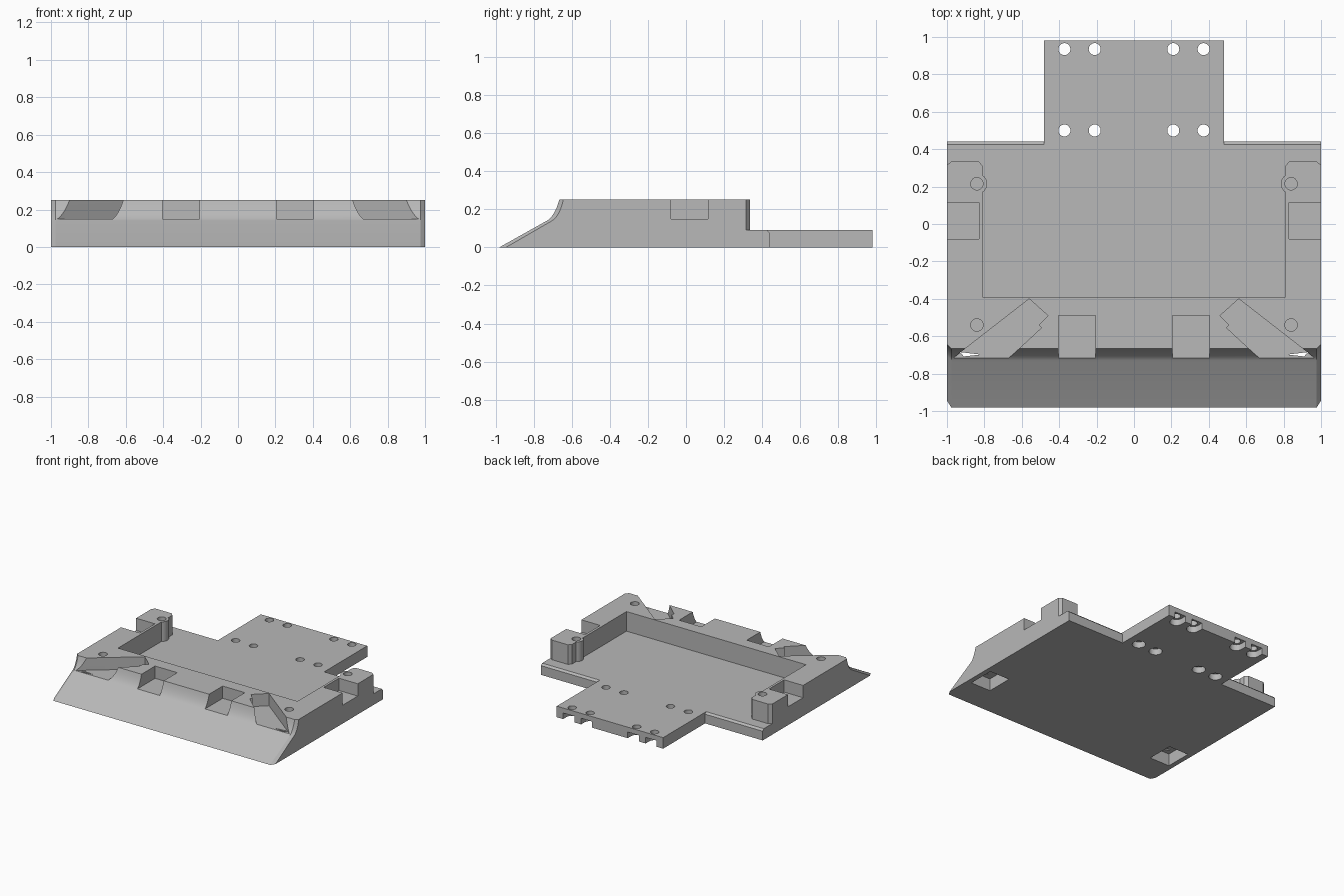
import bpy, bmesh, math

if "Cube" in bpy.data.objects:
    bpy.data.objects.remove(bpy.data.objects["Cube"], do_unlink=True)

# Single grey material
grey = bpy.data.materials.new("mid grey")
grey.use_nodes = True
COLOUR = (0.48, 0.48, 0.48, 1)
grey.diffuse_color = COLOUR
grey.node_tree.nodes["Principled BSDF"].inputs["Base Color"].default_value = COLOUR


def loft(name, sections):
    """Solid through matching closed loops of points."""
    bm = bmesh.new()
    rings = [[bm.verts.new(p) for p in s] for s in sections]
    n = len(rings[0])
    for a, b in zip(rings, rings[1:]):
        for i in range(n):
            j = (i + 1) % n
            bm.faces.new((a[i], a[j], b[j], b[i]))
    bm.faces.new(rings[0])
    bm.faces.new(rings[-1])
    bmesh.ops.recalc_face_normals(bm, faces=bm.faces)
    mesh = bpy.data.meshes.new(name)
    bm.to_mesh(mesh)
    bm.free()
    mesh.materials.append(grey)
    obj = bpy.data.objects.new(name, mesh)
    bpy.context.collection.objects.link(obj)
    return obj


def prism(name, outline, z0, z1):
    return loft(name, [[(x, y, z) for x, y in outline] for z in (z0, z1)])


def box(name, x0, x1, y0, y1, z0, z1):
    return prism(name, [(x0, y0), (x1, y0), (x1, y1), (x0, y1)], z0, z1)


def cylinder(name, x, y, r, z0, z1, n=32):
    ring = [(x + r * math.cos(math.tau * i / n), y + r * math.sin(math.tau * i / n)) for i in range(n)]
    return prism(name, ring, z0, z1)


def combine(target, tool, operation="DIFFERENCE"):
    tool.hide_render = True
    mod = target.modifiers.new("cut", "BOOLEAN")
    mod.operation = operation
    mod.solver = "EXACT"
    mod.object = tool
    bpy.context.view_layer.objects.active = target
    bpy.ops.object.modifier_apply(modifier=mod.name)
    bpy.data.objects.remove(tool, do_unlink=True)


# Wedge-fronted body: side profile with a concave curve above the ramp
TOP, FLOOR = 0.25, 0.09
p0, p1, p2 = (-0.73, 0.14), (-0.69, 0.163), (-0.665, TOP)
front = [(-0.98, 0)]
for i in range(9):
    t = i / 8
    front.append(tuple((1 - t) ** 2 * a + 2 * t * (1 - t) * b + t * t * c for a, b, c in zip(p0, p1, p2)))
back = [(0.42, TOP), (0.42, 0.095), (0.44, 0.075), (0.44, 0)]


def section(x, shift):
    return [(x, y + shift * (1 - 1.6 * z), z) for y, z in front] + [(x, y, z) for y, z in back]


body = loft("tray_body", [section(-1, 0.035), section(-0.977, 0), section(0.977, 0), section(1, 0.035)])

# Rear tongue
combine(body, box("tongue", -0.48, 0.48, 0.2, 0.98, 0, 0.12), "UNION")

# Pocket open to the rear, leaving two side arms with chamfered ends
half = [(0.81, -0.39), (0.81, 0.31), (0.83, 0.335), (0.975, 0.335), (1.02, 0.3), (1.02, 1.1)]
combine(body, prism("pocket", half + [(-x, y) for x, y in reversed(half)], FLOOR, 0.5))

# Diagonal channel outline
channel = [(0.56, -0.40), (0.46, -0.49), (0.51, -0.54), (0.495, -0.555),
           (0.70, -0.745), (1.0, -0.745), (0.92, -0.68)]

for s in (-1, 1):
    # Rounded screw post and screw holes on each side arm
    combine(body, cylinder("post", s * 0.84, 0.215, 0.055, 0.05, TOP - 0.0005), "UNION")
    for y in (0.215, -0.54):
        combine(body, cylinder("screw_hole", s * 0.84, y, 0.033, 0.13, 0.4))
    # Side notch and front notch
    xs = sorted((s * 0.83, s * 1.1))
    combine(body, box("side_notch", *xs, -0.08, 0.115, 0.15, 0.4))
    xs = sorted((s * 0.205, s * 0.405))
    combine(body, box("front_notch", *xs, -0.49, -0.9, 0.15, 0.4))
    # Diagonal corner channel, underside recess and the slit joining them
    combine(body, prism("corner_channel", [(s * x, y) for x, y in channel], 0.15, 0.4))
    xs = sorted((s * 0.78, s * 0.96))
    combine(body, box("under_recess", *xs, -0.74, -0.52, -0.1, 0.1))
    slit = [(s * x, y) for x, y in ((0.93, -0.685), (0.82, -0.698), (0.91, -0.708))]
    combine(body, prism("slit", slit, 0.05, 0.4))
    # Counterbored mounting holes; the rear row opens through the back edge
    for x in (s * 0.21, s * 0.372):
        for y in (0.5, 0.935):
            combine(body, cylinder("bolt_hole", x, y, 0.032, -0.1, 0.3))
            combine(body, cylinder("counterbore", x, y, 0.05, -0.1, 0.05))
        combine(body, box("rear_slot", x - 0.05, x + 0.05, 0.935, 1.1, -0.1, 0.05))

# Smooth the curved front and round holes, keep corners sharp
bpy.ops.object.select_all(action="DESELECT")
body.select_set(True)
bpy.context.view_layer.objects.active = body
bpy.ops.object.shade_smooth_by_angle(angle=math.radians(20))
